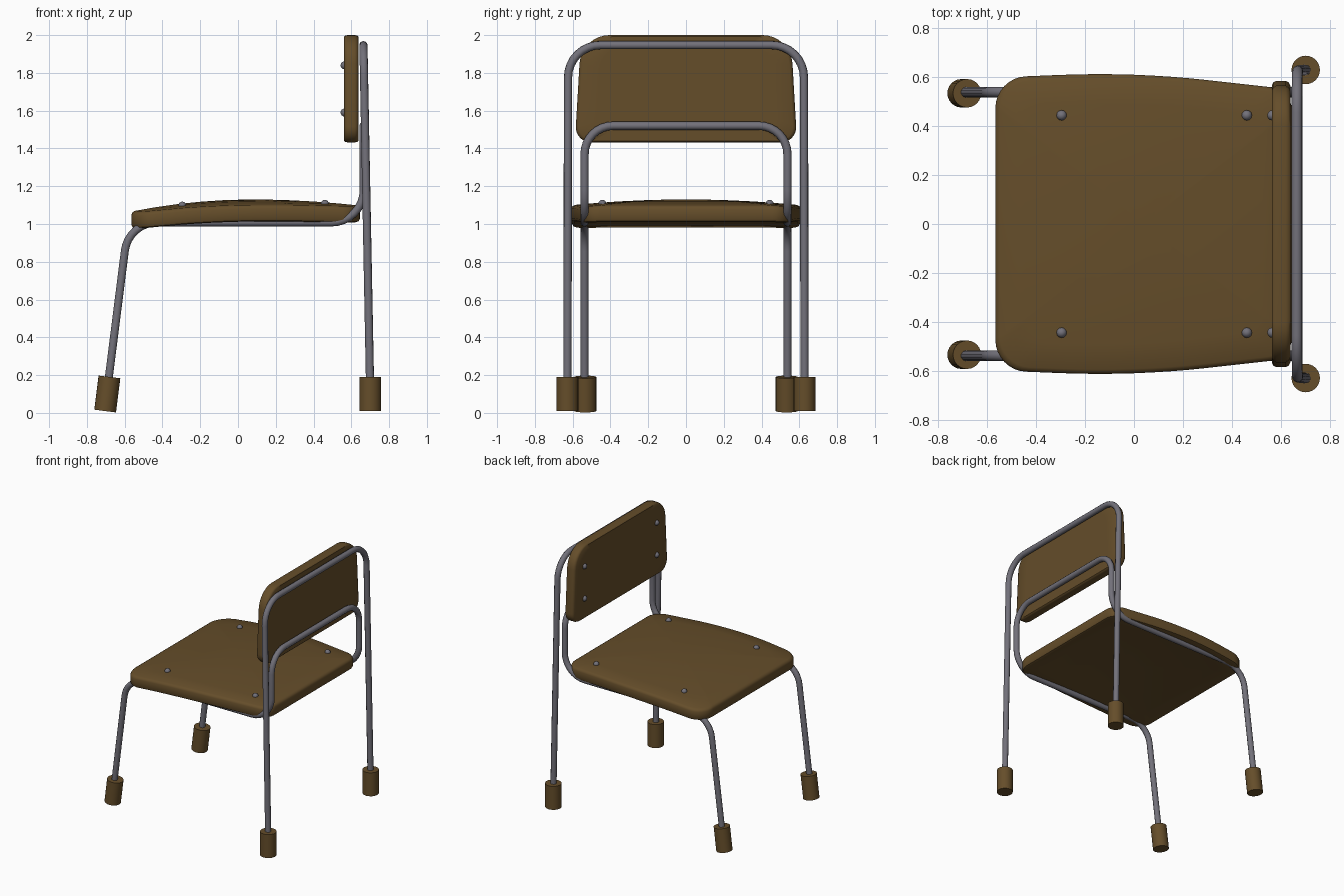
import bpy, bmesh, math
from mathutils import Vector

if "Cube" in bpy.data.objects:
    bpy.data.objects.remove(bpy.data.objects["Cube"])


def material(name, rgb):
    m = bpy.data.materials.new(name)
    m.diffuse_color = (*rgb, 1)
    m.use_nodes = True
    m.node_tree.nodes["Principled BSDF"].inputs["Base Color"].default_value = m.diffuse_color
    return m


WOOD = material("brown", (0.13, 0.075, 0.023))
METAL = material("grey_metal", (0.17, 0.165, 0.195))


def finish(ob, mat, angle=35):
    ob.data.materials.clear()
    ob.data.materials.append(mat)
    bpy.ops.object.select_all(action='DESELECT')
    bpy.context.view_layer.objects.active = ob
    ob.select_set(True)
    bpy.ops.object.shade_smooth_by_angle(angle=math.radians(angle))


def fillet(pts, radii, closed=False, n=8):
    """Round the corners of a polyline with arcs."""
    pts = [Vector(p) for p in pts]
    out = []
    for i, p in enumerate(pts):
        if not closed and i in (0, len(pts) - 1):
            out.append(p)
            continue
        a = (pts[i - 1] - p).normalized()
        b = (pts[(i + 1) % len(pts)] - p).normalized()
        turn = math.pi - a.angle(b)
        r = radii[i]
        start = p + a * r * math.tan(turn / 2)
        side = (b - a * a.dot(b)).normalized()
        for k in range(n + 1):
            t = turn * k / n
            out.append(start - a * r * math.sin(t) + side * r * (1 - math.cos(t)))
    return out


def tube(name, pts, radii, r=0.022):
    cu = bpy.data.curves.new(name, 'CURVE')
    cu.dimensions = '3D'
    cu.bevel_depth, cu.bevel_resolution, cu.use_fill_caps = r, 3, True
    path = fillet(pts, radii)
    sp = cu.splines.new('POLY')
    sp.points.add(len(path) - 1)
    for q, p in zip(sp.points, path):
        q.co = (*p, 1)
    ob = bpy.data.objects.new(name, cu)
    bpy.context.collection.objects.link(ob)
    bpy.context.view_layer.objects.active = ob
    ob.select_set(True)
    bpy.ops.object.convert(target='MESH')
    finish(bpy.context.object, METAL, 60)


def panel(name, outline, thick, place, bevel=0.018):
    """Board made of concentric rings; place(a, b, depth) gives the 3D point."""
    c = Vector((sum(p.x for p in outline), sum(p.y for p in outline))) / len(outline)
    c = Vector(((min(p.x for p in outline) + max(p.x for p in outline)) / 2,
                (min(p.y for p in outline) + max(p.y for p in outline)) / 2))
    top = [(s, 0) for s in (0.2, 0.4, 0.6, 0.8, 0.97)]
    top += [(0.991, bevel * 0.35), (1, bevel)]
    rings = top + [(s, thick - d) for s, d in reversed(top)]
    bm = bmesh.new()
    rows = [[bm.verts.new(place(*(c + (p - c) * s), d)) for p in outline] for s, d in rings]
    n = len(outline)
    for r0, r1 in zip(rows, rows[1:]):
        for i in range(n):
            j = (i + 1) % n
            bm.faces.new((r0[i], r0[j], r1[j], r1[i]))
    for row, d in ((rows[0], 0), (rows[-1], thick)):
        mid = bm.verts.new(place(c.x, c.y, d))
        for i in range(n):
            bm.faces.new((mid, row[i], row[(i + 1) % n]))
    bmesh.ops.recalc_face_normals(bm, faces=bm.faces)
    me = bpy.data.meshes.new(name)
    bm.to_mesh(me)
    bm.free()
    ob = bpy.data.objects.new(name, me)
    bpy.context.collection.objects.link(ob)
    finish(ob, WOOD, 40)


def mirrored(half):
    """Complete a path across the y = 0 plane."""
    return half + [(x, -y, z) for x, y, z in reversed(half)]


# Steel frame: rear hoop, and the hoop forming front legs, seat rails and lower back bar
tube("rear_frame", mirrored([(0.70, -0.628, 0.1), (0.664, -0.624, 1.947)]), [0, 0.17, 0.17, 0])
tube("front_frame", mirrored([(-0.695, -0.537, 0.1), (-0.58, -0.537, 1.008),
                              (0.665, -0.537, 1.008), (0.665, -0.537, 1.52)]),
     [0, 0.17, 0.17, 0.15, 0.15, 0.17, 0.17, 0])


# Seat: domed board, lower toward the front
def seat_point(x, y, d):
    drop = 0.045 * ((0.1 - x) / 0.66) ** 2 if x < 0.1 else 0.015 * ((x - 0.1) / 0.54) ** 2
    return (x, y, 1.13 - 0.03 * (y / 0.6) ** 2 - drop - d)


seat_outline = fillet([(-0.565, -0.597), (0, -0.62), (0.645, -0.548),
                       (0.645, 0.548), (0, 0.62), (-0.565, 0.597)],
                      [0.13, 4, 0.1, 0.1, 4, 0.13], True)
panel("seat", seat_outline, 0.088, seat_point)

# Backrest: flat board, rounder at the top
back_outline = fillet([(-0.588, 1.432), (0.588, 1.432), (0.555, 2.0), (-0.555, 2.0)],
                      [0.08, 0.08, 0.16, 0.16], True)
panel("backrest", back_outline, 0.075, lambda y, z, d: (0.562 + d, y, z))

# Feet and bolt heads
for s, side in ((-1, "right"), (1, "left")):
    for name, loc, tilt in (("front_foot", (-0.692, s * 0.533, 0.1), math.radians(7.2)),
                            ("rear_foot", (0.70, s * 0.628, 0.1), 0)):
        bpy.ops.mesh.primitive_cylinder_add(vertices=24, radius=0.058, depth=0.182,
                                            location=loc, rotation=(0, tilt, 0))
        bpy.context.object.name = f"{name}_{side}"
        finish(bpy.context.object, WOOD)
    spots = [("seat_bolt", seat_point(x, s * 0.443, 0)) for x in (-0.295, 0.46)]
    spots += [("back_bolt", (0.564, s * 0.443, z)) for z in (1.59, 1.84)]
    for name, loc in spots:
        bpy.ops.mesh.primitive_uv_sphere_add(segments=12, ring_count=8, radius=0.021, location=loc)
        bpy.context.object.name = f"{name}_{side}"
        finish(bpy.context.object, METAL, 60)
